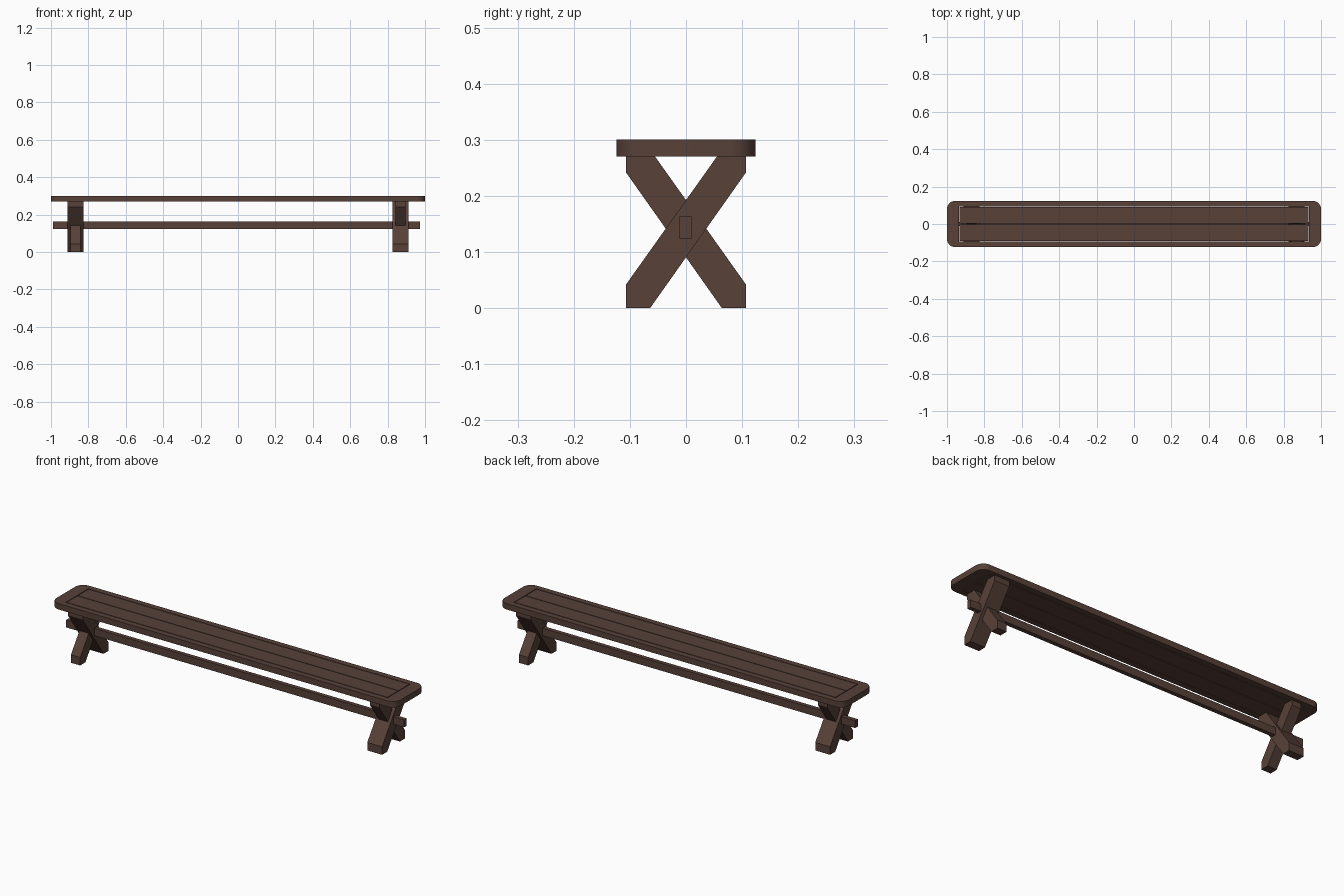
import bpy, bmesh, math

if "Cube" in bpy.data.objects:
    bpy.data.objects.remove(bpy.data.objects["Cube"])

wood = bpy.data.materials.new("dark brown wood")
wood.diffuse_color = (0.095, 0.052, 0.040, 1)
wood.use_nodes = True
wood.node_tree.nodes["Principled BSDF"].inputs["Base Color"].default_value = wood.diffuse_color

SEAT_LOW, SEAT_TOP = 0.27, 0.301
GAP = 0.004


def add_mesh(name, mesh):
    ob = bpy.data.objects.new(name, mesh)
    bpy.context.collection.objects.link(ob)
    mesh.materials.clear()
    mesh.materials.append(wood)
    return ob


def box(name, x0, x1, y0, y1, z0, z1):
    bm = bmesh.new()
    bmesh.ops.create_cube(bm, size=1)
    for v in bm.verts:
        v.co.x = x1 if v.co.x > 0 else x0
        v.co.y = y1 if v.co.y > 0 else y0
        v.co.z = z1 if v.co.z > 0 else z0
    mesh = bpy.data.meshes.new(name)
    bm.to_mesh(mesh)
    bm.free()
    return add_mesh(name, mesh)


def beam(name, x, width, side):
    # slanted leg profile in the y-z plane, extruded along x
    profile = [(-0.107, 0), (-0.064, 0), (0.107, 0.242),
               (0.107, SEAT_LOW), (0.055, SEAT_LOW), (-0.107, 0.042)]
    bm = bmesh.new()
    face = bm.faces.new([bm.verts.new((x - width / 2, side * y, z)) for y, z in profile])
    out = bmesh.ops.extrude_face_region(bm, geom=[face])
    for v in out["geom"]:
        if isinstance(v, bmesh.types.BMVert):
            v.co.x += width
    bmesh.ops.recalc_face_normals(bm, faces=bm.faces)
    mesh = bpy.data.meshes.new(name)
    bm.to_mesh(mesh)
    bm.free()
    return add_mesh(name, mesh)


# seat frame: rounded outline with a rectangular opening
HX, HY, R, SEGS = 1.0, 0.124, 0.045, 8
IX, IY = 0.936, 0.094
outer = []
for k, (sx, sy) in enumerate([(1, 1), (-1, 1), (-1, -1), (1, -1)]):
    for i in range(SEGS + 1):
        a = math.pi / 2 * (k + i / SEGS)
        outer.append((sx * (HX - R) + R * math.cos(a), sy * (HY - R) + R * math.sin(a)))
inner = [(IX, IY), (-IX, IY), (-IX, -IY), (IX, -IY)]
curve = bpy.data.curves.new("seat_frame_outline", 'CURVE')
curve.dimensions = '2D'
curve.fill_mode = 'BOTH'
curve.extrude = (SEAT_TOP - SEAT_LOW) / 2
for loop in (outer, inner):
    s = curve.splines.new('POLY')
    s.points.add(len(loop) - 1)
    for p, (x, y) in zip(s.points, loop):
        p.co = (x, y, 0, 1)
    s.use_cyclic_u = True
outline = bpy.data.objects.new("seat_frame_outline", curve)
bpy.context.collection.objects.link(outline)
bpy.context.view_layer.update()
mesh = bpy.data.meshes.new_from_object(
    outline.evaluated_get(bpy.context.evaluated_depsgraph_get()))
bpy.data.objects.remove(outline)
bm = bmesh.new()
bm.from_mesh(mesh)
bmesh.ops.remove_doubles(bm, verts=bm.verts, dist=1e-5)
bmesh.ops.recalc_face_normals(bm, faces=bm.faces)
bmesh.ops.translate(bm, verts=bm.verts, vec=(0, 0, (SEAT_TOP + SEAT_LOW) / 2))
bm.to_mesh(mesh)
bm.free()
frame = add_mesh("seat_frame", mesh)
bpy.context.view_layer.objects.active = frame
frame.select_set(True)
bpy.ops.object.shade_smooth_by_angle(angle=math.radians(30))

# two seat planks inside the frame, separated by narrow gaps
PX, PY = IX - GAP, IY - GAP
box("front_seat_plank", -PX, PX, -PY, -GAP / 2, SEAT_LOW, SEAT_TOP)
box("back_seat_plank", -PX, PX, GAP / 2, PY, SEAT_LOW, SEAT_TOP)

# crossed legs: one wide and one narrow beam per end, turned round at the left
for label, sx in (("right", 1), ("left", -1)):
    beam(label + "_wide_leg", sx * 0.869, 0.086, sx)
    beam(label + "_narrow_leg", sx * 0.869, 0.054, -sx)

# long stretcher passing through both crosses
box("stretcher", -0.99, 0.973, -0.012, 0.010, 0.124, 0.163)
